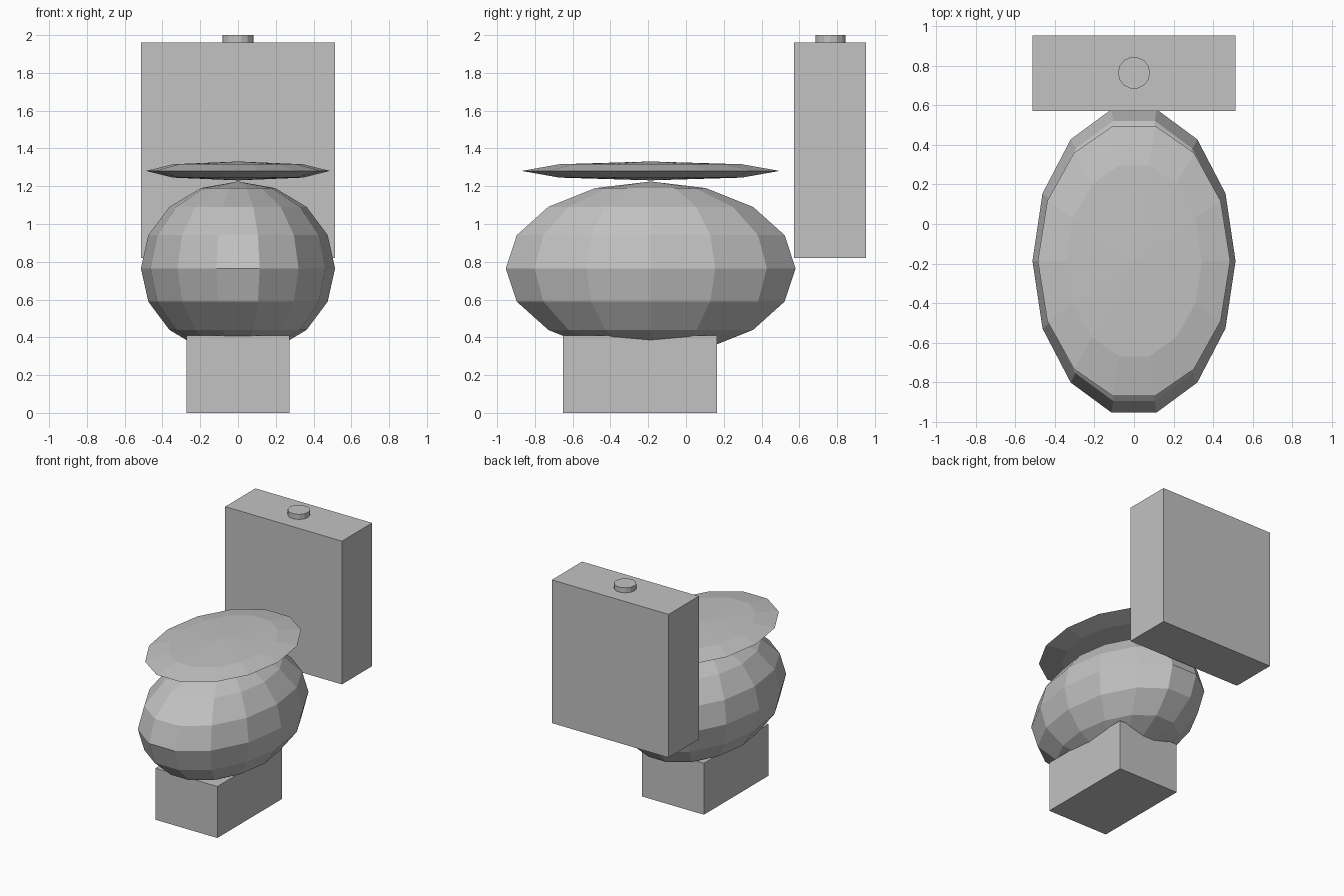
import bpy, bmesh, math

if "Cube" in bpy.data.objects:
    bpy.data.objects.remove(bpy.data.objects["Cube"])

grey = bpy.data.materials.new("plain grey")
grey.diffuse_color = (0.54, 0.54, 0.54, 1)
grey.use_nodes = True
grey.node_tree.nodes["Principled BSDF"].inputs["Base Color"].default_value = grey.diffuse_color
SIDES = 14


def finish(name, bm):
    bmesh.ops.recalc_face_normals(bm, faces=bm.faces[:])
    mesh = bpy.data.meshes.new(name)
    bm.to_mesh(mesh)
    bm.free()
    mesh.materials.append(grey)
    obj = bpy.data.objects.new(name, mesh)
    bpy.context.collection.objects.link(obj)


def box(name, x, y0, y1, z0, z1):
    bm = bmesh.new()
    bmesh.ops.create_cube(bm, size=1)
    for v in bm.verts:
        v.co = (2 * x * v.co.x, (y0 + y1) / 2 + (y1 - y0) * v.co.y,
                (z0 + z1) / 2 + (z1 - z0) * v.co.z)
    finish(name, bm)


def ring(bm, centre, rx, ry, dz):
    """Faceted oval with a corner on the x axis."""
    cx, cy, cz = centre
    angles = [2 * math.pi * i / SIDES for i in range(SIDES)]
    return [bm.verts.new((cx + rx * math.cos(a), cy + ry * math.sin(a), cz + dz))
            for a in angles]


def bridge(bm, a, b):
    for i in range(SIDES):
        j = (i + 1) % SIDES
        bm.faces.new((a[i], a[j], b[j], b[i]))


def ellipsoid(name, centre, rx, ry, rz, rings):
    bm = bmesh.new()
    cx, cy, cz = centre
    rows = []
    for k in range(1, rings):
        t = math.pi * k / rings - math.pi / 2
        rows.append(ring(bm, centre, rx * math.cos(t), ry * math.cos(t), rz * math.sin(t)))
    for a, b in zip(rows, rows[1:]):
        bridge(bm, a, b)
    for row, side in ((rows[0], -1), (rows[-1], 1)):
        pole = bm.verts.new((cx, cy, cz + side * rz))
        for i in range(SIDES):
            bm.faces.new((row[i], row[(i + 1) % SIDES], pole))
    finish(name, bm)


def cylinder(name, centre, r, height):
    bm = bmesh.new()
    low, high = ring(bm, centre, r, r, 0), ring(bm, centre, r, r, height)
    bridge(bm, low, high)
    bm.faces.new(low)
    bm.faces.new(high)
    finish(name, bm)


# Foot and water tank
box("pedestal", 0.273, -0.65, 0.165, 0, 0.41)
box("tank", 0.514, 0.573, 0.953, 0.82, 1.96)
# Round bowl and flat lid
ellipsoid("bowl", (0, -0.187, 0.765), 0.514, 0.787, 0.46, 8)
ellipsoid("lid", (0, -0.187, 1.281), 0.487, 0.70, 0.05, 4)
# Flush button on the tank
cylinder("flush_button", (0, 0.765, 1.95), 0.081, 0.05)
